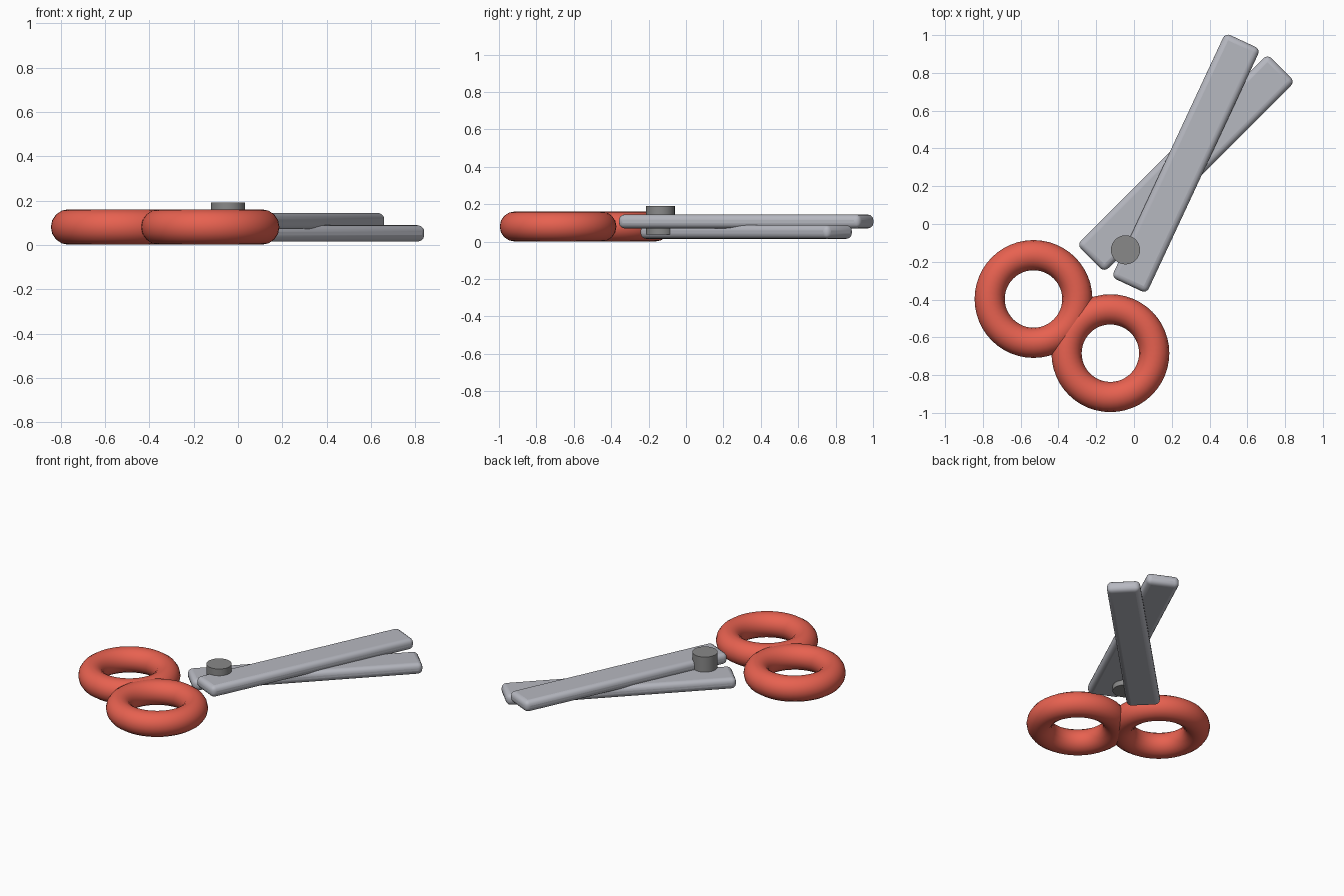
import bpy
from math import radians

cube = bpy.data.objects.get("Cube")
if cube:
    bpy.data.objects.remove(cube, do_unlink=True)


def material(name, colour):
    m = bpy.data.materials.new(name)
    m.use_nodes = True
    m.diffuse_color = (*colour, 1)
    m.node_tree.nodes["Principled BSDF"].inputs["Base Color"].default_value = (*colour, 1)
    return m


red = material("red plastic", (0.8, 0.12, 0.08))
steel = material("pale steel", (0.47, 0.48, 0.53))
dark = material("dark grey metal", (0.25, 0.25, 0.25))


def finish(name, mat):
    ob = bpy.context.object
    ob.name = name
    ob.data.materials.append(mat)
    return ob


# Flat blades with rounded edges, crossing at their middles
def blade(name, angle, z):
    bpy.ops.mesh.primitive_cube_add(size=1, location=(0.275, 0.322, z))
    ob = finish(name, steel)
    ob.scale = (1.427, 0.205, 0.074)
    bpy.ops.object.transform_apply(location=False, rotation=False, scale=True)
    ob.rotation_euler.z = radians(angle)
    bevel = ob.modifiers.new("rounded edges", "BEVEL")
    bevel.width = 0.03
    bevel.segments = 4
    bpy.ops.object.shade_smooth_by_angle(angle=radians(40))


blade("upper_blade", 65, 0.108)
blade("lower_blade", 45, 0.052)

# Finger rings
for name, x, y in (("left_finger_ring", -0.125, -0.684), ("right_finger_ring", -0.532, -0.397)):
    bpy.ops.mesh.primitive_torus_add(major_radius=0.232, minor_radius=0.08,
                                     major_segments=48, minor_segments=16,
                                     location=(x, y, 0.081))
    finish(name, red)
    bpy.ops.object.shade_smooth()

# Pivot pin
bpy.ops.mesh.primitive_cylinder_add(vertices=32, radius=0.077, depth=0.153,
                                    location=(-0.045, -0.137, 0.114))
finish("pivot_pin", dark)
bpy.ops.object.shade_smooth_by_angle(angle=radians(40))
